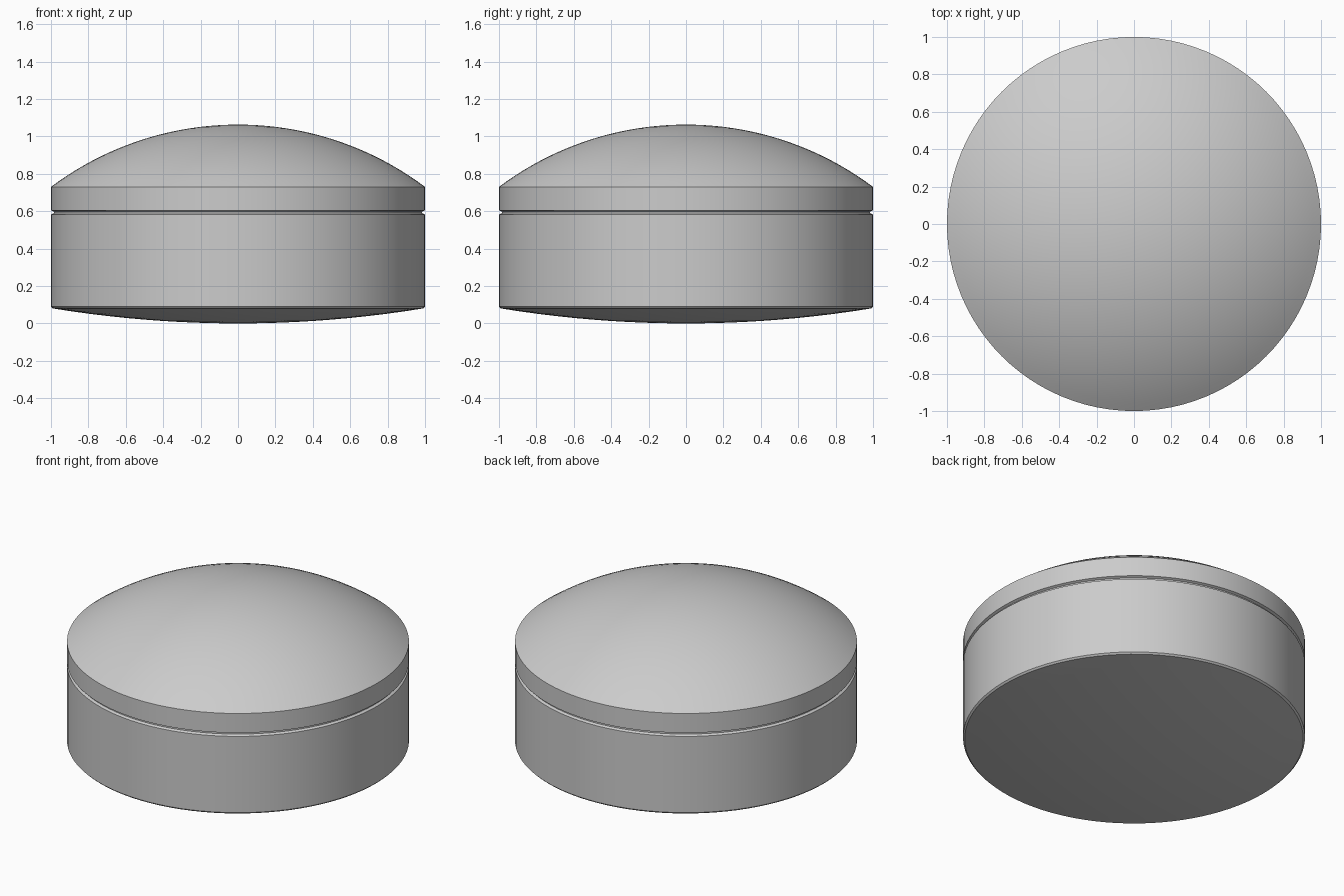
import bpy, bmesh, math

if "Cube" in bpy.data.objects:
    bpy.data.objects.remove(bpy.data.objects["Cube"], do_unlink=True)

SEGMENTS = 96

grey = bpy.data.materials.new("light grey")
grey.use_nodes = True
colour = (0.6, 0.6, 0.6, 1.0)
grey.diffuse_color = colour
grey.node_tree.nodes["Principled BSDF"].inputs["Base Color"].default_value = colour


def cap_arc(rim_r, rim_z, pole_z, steps):
    """Circular arc from the axis at pole_z out to the rim."""
    h = abs(pole_z - rim_z)
    radius = (rim_r ** 2 + h ** 2) / (2 * h)
    side = 1 if pole_z > rim_z else -1
    full = math.asin(rim_r / radius)
    points = []
    for i in range(steps + 1):
        a = full * i / steps
        points.append((radius * math.sin(a), pole_z - side * radius * (1 - math.cos(a))))
    return points


def lathe(name, profile):
    """Revolve an (r, z) profile, listed from bottom to top, about the z axis."""
    bm = bmesh.new()
    verts = [bm.verts.new((r, 0, z)) for r, z in profile]
    edges = [bm.edges.new(pair) for pair in zip(verts, verts[1:])]
    bmesh.ops.spin(bm, geom=verts + edges, cent=(0, 0, 0), axis=(0, 0, 1),
                   angle=math.tau, steps=SEGMENTS, use_merge=True)
    bmesh.ops.remove_doubles(bm, verts=bm.verts, dist=1e-5)
    # Make the faces point away from the axis and the middle height
    bm.normal_update()
    mid_z = 0.5
    flipped = [f for f in bm.faces
               if f.normal.x * f.calc_center_median().x
               + f.normal.y * f.calc_center_median().y
               + f.normal.z * (f.calc_center_median().z - mid_z) < 0]
    bmesh.ops.reverse_faces(bm, faces=flipped)
    mesh = bpy.data.meshes.new(name)
    bm.to_mesh(mesh)
    bm.free()
    mesh.materials.append(grey)
    obj = bpy.data.objects.new(name, mesh)
    bpy.context.collection.objects.link(obj)
    bpy.ops.object.select_all(action='DESELECT')
    obj.select_set(True)
    bpy.context.view_layer.objects.active = obj
    bpy.ops.object.shade_smooth_by_angle(angle=math.radians(30))
    return obj


# Lower body: shallow convex base, small rim bevel, straight wall, lower groove lip
lathe("lower_body", cap_arc(0.99, 0.08, 0.0, 10)
      + [(1.0, 0.09), (1.0, 0.582), (0.985, 0.59), (0.985, 0.594)])

# Domed lid: upper groove lip, short wall and rounded top
lathe("domed_lid", [(0.985, 0.594), (0.985, 0.598), (1.0, 0.605)]
      + cap_arc(1.0, 0.73, 1.063, 20)[::-1])
